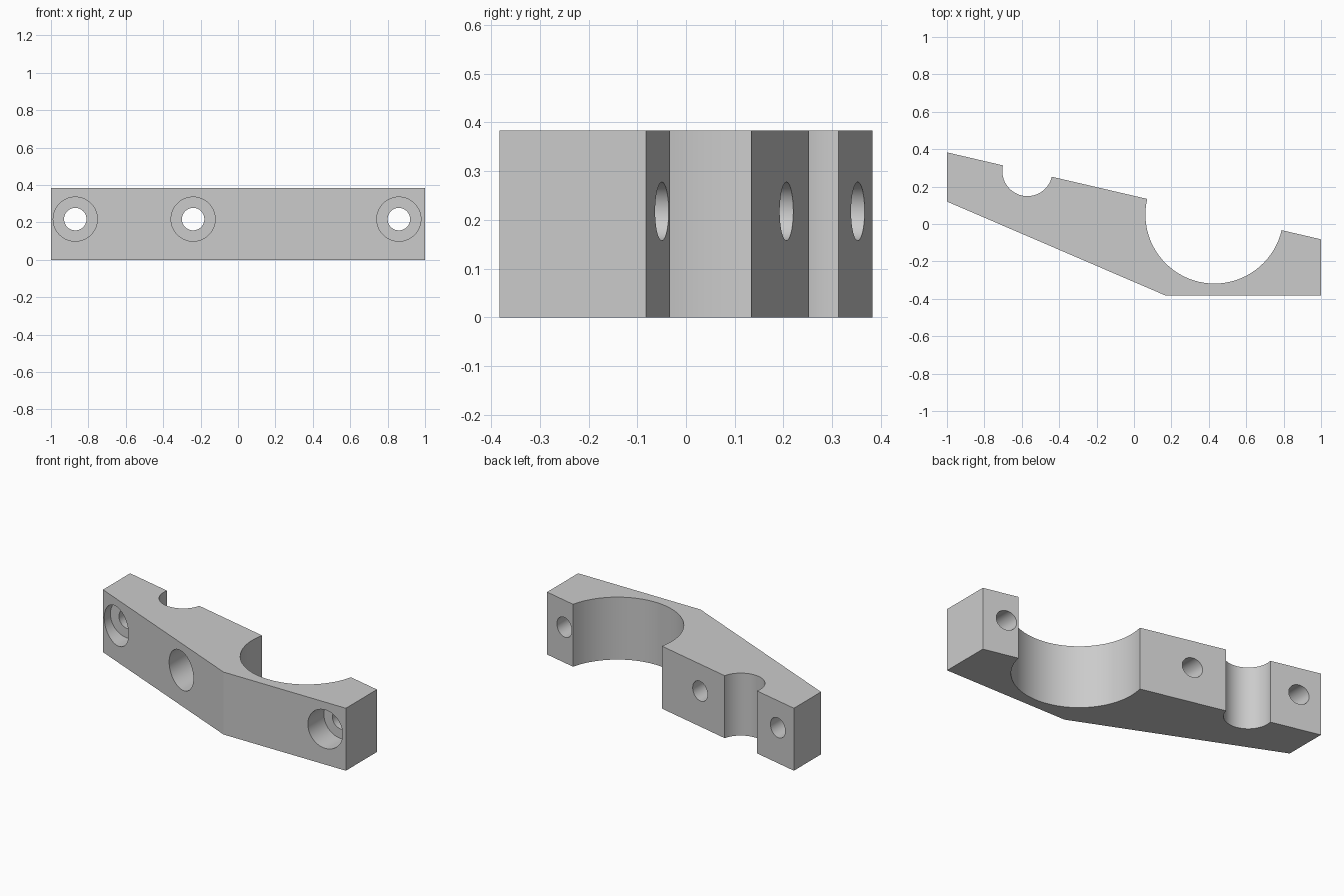
import bpy, bmesh, math

HEIGHT = 0.383
HOLE_Z = 0.2175

if "Cube" in bpy.data.objects:
    bpy.data.objects.remove(bpy.data.objects["Cube"])

grey = bpy.data.materials.new("light grey")
grey.use_nodes = True
colour = (0.6, 0.6, 0.6, 1)
grey.diffuse_color = colour
grey.node_tree.nodes["Principled BSDF"].inputs["Base Color"].default_value = colour


def back_y(x):
    """Height of the sloping back edge at x."""
    return 0.383 - 0.2325 * (x + 1)


def saddle(x, radius, steps=40):
    """Half-round recess centred on the back edge, from right to left."""
    tilt = -math.atan(0.2325)
    return [(x + radius * math.cos(tilt - math.pi * i / steps),
             back_y(x) + radius * math.sin(tilt - math.pi * i / steps))
            for i in range(steps + 1)]


# Clamp body: profile with two round saddles, extruded upward
profile = [(-1, back_y(-1)), (-1, 0.12), (0.17, -0.383), (1, -0.383), (1, back_y(1))]
profile += saddle(0.43, 0.369) + saddle(-0.57, 0.134)
bm = bmesh.new()
face = bm.faces.new([bm.verts.new((x, y, 0)) for x, y in profile])
top = bmesh.ops.extrude_face_region(bm, geom=[face])["geom"]
bmesh.ops.translate(bm, vec=(0, 0, HEIGHT),
                    verts=[v for v in top if isinstance(v, bmesh.types.BMVert)])
bmesh.ops.recalc_face_normals(bm, faces=bm.faces)
mesh = bpy.data.meshes.new("clamp_body")
bm.to_mesh(mesh)
bm.free()
body = bpy.data.objects.new("clamp_body", mesh)
bpy.context.collection.objects.link(body)
mesh.materials.append(grey)


def drill(x, radius, y_start, y_end):
    """Cut a round hole along y."""
    bpy.ops.mesh.primitive_cylinder_add(
        vertices=64, radius=radius, depth=y_end - y_start,
        location=(x, (y_start + y_end) / 2, HOLE_Z), rotation=(math.pi / 2, 0, 0))
    cutter = bpy.context.object
    cutter.data.materials.append(grey)
    cut = body.modifiers.new("drill", "BOOLEAN")
    cut.operation = "DIFFERENCE"
    cut.solver = "EXACT"
    cut.object = cutter
    bpy.ops.object.select_all(action="DESELECT")
    body.select_set(True)
    bpy.context.view_layer.objects.active = body
    bpy.ops.object.modifier_apply(modifier=cut.name)
    bpy.data.objects.remove(cutter)


# Bolt holes with wide counterbores opening to the front
for x in (-0.87, -0.24, 0.86):
    drill(x, 0.118, -0.6, back_y(x) - 0.178)
    drill(x, 0.06, -0.6, 0.6)

bpy.ops.object.shade_smooth_by_angle(angle=math.radians(20))
